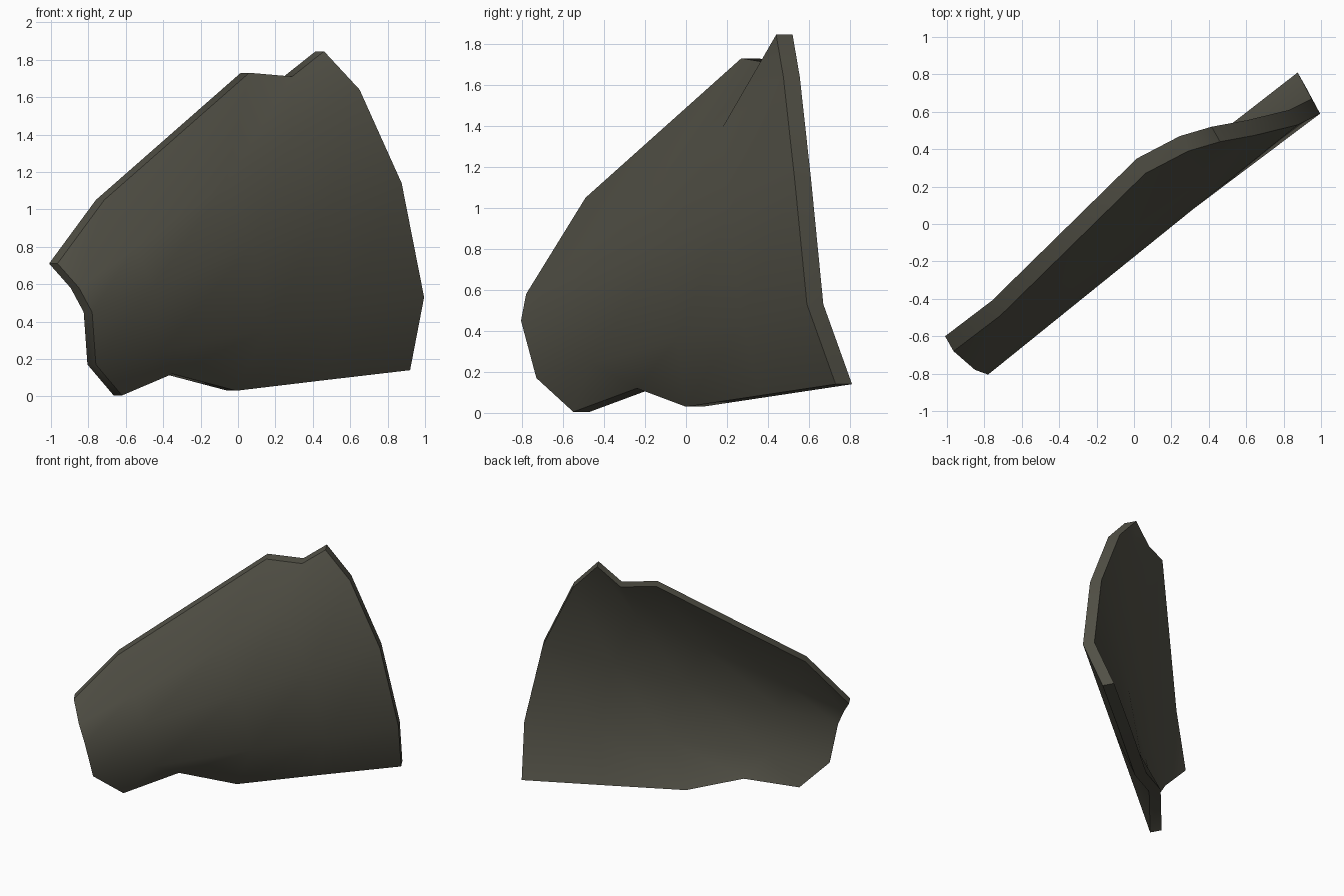
import bpy, bmesh, math
from mathutils import Vector

if "Cube" in bpy.data.objects:
    bpy.data.objects.remove(bpy.data.objects["Cube"])

mat = bpy.data.materials.new("dark olive grey")
mat.diffuse_color = (0.085, 0.082, 0.062, 1)
mat.use_nodes = True
mat.node_tree.nodes["Principled BSDF"].inputs["Base Color"].default_value = mat.diffuse_color

# End profiles of the curved plate, bottom to top (outer face)
left = [(-.62, -.55, .005), (-.76, -.73, .17), (-.78, -.805, .45), (-.85, -.78, .58), (-.965, -.68, .71)]
right = [(.92, .73, .14), (.995, .59, .53), (.875, .53, 1.14), (.65, .475, 1.64), (.46, .44, 1.845)]
# Notched bottom and top edges
bottom = [(-.35, -.24, .12), (-.01, 0, .03), (.45, .365, .085)]
top = [(-.715, -.49, 1.05), (.06, .27, 1.73), (.29, .39, 1.71)]
ts = (.2, .52, .76)

rows = []
for i, (a, b) in enumerate(zip(left, right)):
    a, b = Vector(a), Vector(b)
    if i == 0:
        mid = [Vector(p) for p in bottom]
    elif i == 4:
        mid = [Vector(p) for p in top]
    else:
        mid = [a.lerp(b, t) for t in ts]
    rows.append([a] + mid + [b])

# Outer face as a grid, then pushed back to give an even thickness
bm = bmesh.new()
grid = [[bm.verts.new(p) for p in r] for r in rows]
for r0, r1 in zip(grid, grid[1:]):
    for j in range(4):
        bm.faces.new((r0[j], r0[j + 1], r1[j + 1], r1[j]))
ext = bmesh.ops.extrude_face_region(bm, geom=bm.faces[:], use_keep_orig=True)
back = [g for g in ext["geom"] if isinstance(g, bmesh.types.BMVert)]
bmesh.ops.translate(bm, verts=back, vec=(-.045, .08, 0))
bmesh.ops.recalc_face_normals(bm, faces=bm.faces[:])

me = bpy.data.meshes.new("curved_plate")
bm.to_mesh(me)
bm.free()
me.materials.append(mat)
plate = bpy.data.objects.new("curved_plate", me)
bpy.context.collection.objects.link(plate)
bpy.context.view_layer.objects.active = plate
plate.select_set(True)
bpy.ops.object.shade_smooth_by_angle(angle=math.radians(50))
